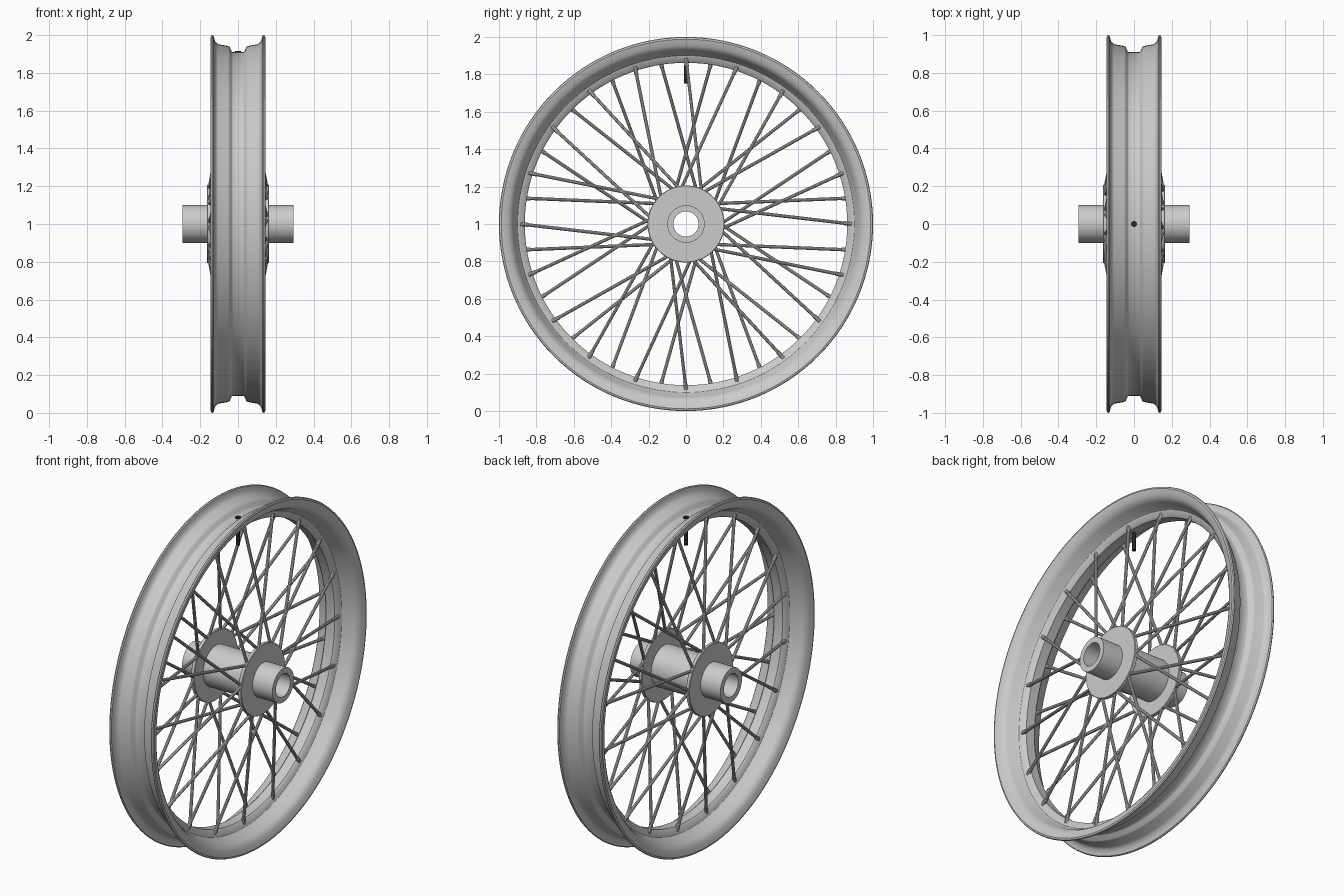
import bpy, bmesh, math
from mathutils import Vector

if "Cube" in bpy.data.objects:
    bpy.data.objects.remove(bpy.data.objects["Cube"])

CENTRE = Vector((0, 0, 1))


def finish(name, bm, angle=35):
    bmesh.ops.recalc_face_normals(bm, faces=bm.faces[:])
    me = bpy.data.meshes.new(name)
    bm.to_mesh(me)
    bm.free()
    ob = bpy.data.objects.new(name, me)
    bpy.context.collection.objects.link(ob)
    bpy.ops.object.select_all(action='DESELECT')
    ob.select_set(True)
    bpy.context.view_layer.objects.active = ob
    bpy.ops.object.shade_smooth_by_angle(angle=math.radians(angle))
    return ob


def lathe(name, profile, segments):
    """Revolve a closed (x, radius) loop around the wheel axis."""
    bm = bmesh.new()
    rings = []
    for i in range(segments):
        a = 2 * math.pi * i / segments
        rings.append([bm.verts.new(CENTRE + Vector((x, r * math.cos(a), r * math.sin(a))))
                      for x, r in profile])
    n = len(profile)
    for i in range(segments):
        p, q = rings[i], rings[(i + 1) % segments]
        for j in range(n):
            k = (j + 1) % n
            bm.faces.new((p[j], p[k], q[k], q[j]))
    return finish(name, bm)


def rod(bm, a, b, radius, sides=10):
    """Add a capped cylinder from a to b."""
    d = b - a
    mat = d.to_track_quat('Z', 'Y').to_matrix().to_4x4()
    mat.translation = (a + b) / 2
    bmesh.ops.create_cone(bm, cap_ends=True, segments=sides, radius1=radius,
                          radius2=radius, depth=d.length, matrix=mat)


def polar(x, r, deg):
    t = math.radians(deg)
    return CENTRE + Vector((x, r * math.cos(t), r * math.sin(t)))


def mirrored(half):
    return half + [(-x, r) for x, r in reversed(half)]


# Rim: drop-centre channel outside, concave flared wall beneath
rim_half = [(0.028, 0.91), (0.034, 0.914), (0.044, 0.937), (0.052, 0.942),
            (0.105, 0.952), (0.118, 0.962), (0.125, 0.98), (0.129, 0.996),
            (0.135, 1.0), (0.142, 0.997), (0.145, 0.988), (0.141, 0.975),
            (0.134, 0.953), (0.123, 0.937), (0.105, 0.925), (0.058, 0.908),
            (0.047, 0.9), (0.036, 0.868), (0.028, 0.862)]
# Half runs outer to inner, so the mirrored half closes the loop on both faces
lathe("rim", mirrored(rim_half), 128)

# Hub barrel with open bore
hub_half = [(0.14, 0.12), (0.165, 0.12), (0.165, 0.1), (0.295, 0.1), (0.295, 0.067)]
lathe("hub", mirrored(hub_half), 64)

# Spoke flanges
for side, label in ((1, "right"), (-1, "left")):
    lathe("flange_" + label,
          [(side * x, r) for x, r in ((0.143, 0.095), (0.143, 0.203), (0.146, 0.206),
                                      (0.162, 0.206), (0.165, 0.203), (0.165, 0.095))], 64)

# Crossed spokes with nipples: 20 per side, alternating lean
for side, label, offset in ((1, "right", 0), (-1, "left", 9)):
    bm = bmesh.new()
    for k in range(20):
        end = offset + 18 * k
        lean = 27 if k % 2 == 0 else -27
        a = polar(side * 0.154, 0.185, end + lean)
        b = polar(side * 0.035, 0.885, end)
        rod(bm, a, b, 0.0088)
        rod(bm, b.lerp(a, 0.06), b, 0.011)
    finish("spokes_" + label, bm)

# Valve: stem, cap and base inside the rim well
bm = bmesh.new()
for z0, z1, r in ((1.75, 1.85, 0.011), (1.84, 1.9, 0.007), (1.9, 1.915, 0.016)):
    rod(bm, Vector((0, 0, z0)), Vector((0, 0, z1)), r, 16)
valve = finish("valve_stem", bm)
black = bpy.data.materials.new("black_rubber")
black.diffuse_color = (0.02, 0.02, 0.02, 1)
black.use_nodes = True
black.node_tree.nodes["Principled BSDF"].inputs["Base Color"].default_value = black.diffuse_color
valve.data.materials.append(black)
